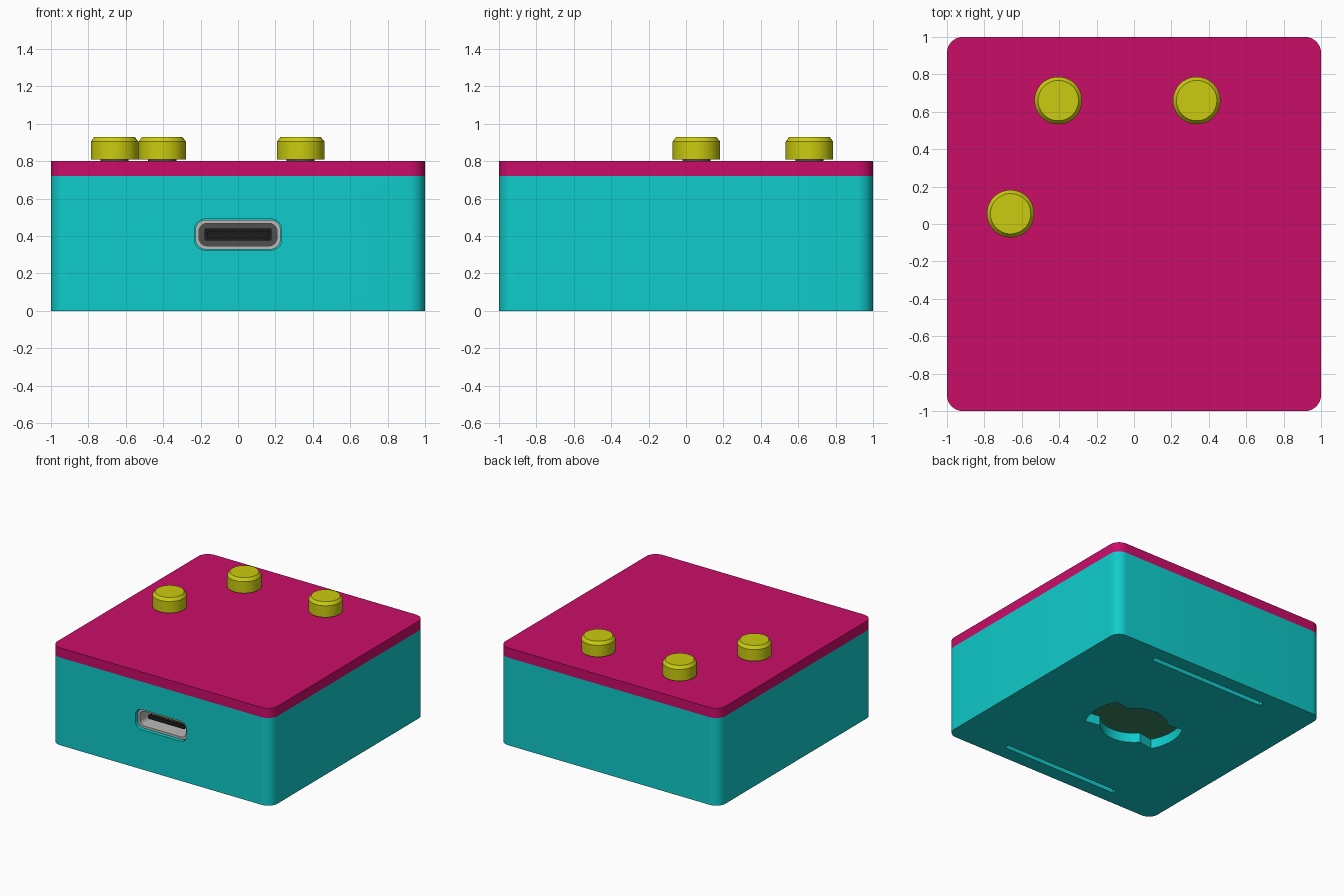
import bpy, bmesh
from math import sin, cos, pi, radians

cube = bpy.data.objects.get("Cube")
if cube:
    bpy.data.objects.remove(cube, do_unlink=True)


def material(name, *rgb):
    m = bpy.data.materials.new(name)
    m.use_nodes = True
    m.diffuse_color = (*rgb, 1)
    m.node_tree.nodes["Principled BSDF"].inputs["Base Color"].default_value = (*rgb, 1)
    return m


teal = material("teal", 0.005, 0.6, 0.6)
magenta = material("magenta", 0.59, 0.004, 0.14)
yellow = material("yellow", 0.6, 0.6, 0.005)
steel = material("steel", 0.5, 0.49, 0.48)
grey = material("dark grey", 0.08, 0.08, 0.08)
black = material("black", 0.012, 0.012, 0.012)
gold = material("gold", 0.6, 0.45, 0.03)
green = material("board green", 0.045, 0.24, 0.12)


def rounded(w, h, r, steps=8):
    """Rounded rectangle with half sizes w and h."""
    pts = []
    for q, (sx, sy) in enumerate([(1, 1), (-1, 1), (-1, -1), (1, -1)]):
        for i in range(steps + 1):
            a = (q + i / steps) * pi / 2
            pts.append((sx * (w - r) + r * cos(a), sy * (h - r) + r * sin(a)))
    return pts


def circle(r, n=48):
    return [(r * cos(2 * pi * i / n), r * sin(2 * pi * i / n)) for i in range(n)]


def loft(name, rings, mat, at=(0, 0, 0), upright=False):
    """Bridge (outline, height) rings and cap both ends; upright lofts run along y."""
    bm = bmesh.new()
    loops = []
    for pts, h in rings:
        loops.append([bm.verts.new((u, h, v) if upright else (u, v, h)) for u, v in pts])
    n = len(loops[0])
    for a, b in zip(loops, loops[1:]):
        for i in range(n):
            j = (i + 1) % n
            bm.faces.new((a[i], a[j], b[j], b[i]))
    bm.faces.new(loops[0])
    bm.faces.new(loops[-1])
    bmesh.ops.recalc_face_normals(bm, faces=bm.faces)
    mesh = bpy.data.meshes.new(name)
    bm.to_mesh(mesh)
    bm.free()
    mesh.materials.append(mat)
    ob = bpy.data.objects.new(name, mesh)
    ob.location = at
    bpy.context.collection.objects.link(ob)
    smooth(ob)
    return ob


def activate(ob):
    bpy.ops.object.select_all(action="DESELECT")
    ob.select_set(True)
    bpy.context.view_layer.objects.active = ob


def smooth(ob):
    activate(ob)
    bpy.ops.object.shade_smooth_by_angle(angle=radians(30))


def cut(ob, cutter):
    cutter.hide_render = True
    mod = ob.modifiers.new("cut", "BOOLEAN")
    mod.operation = "DIFFERENCE"
    mod.solver = "EXACT"
    mod.object = cutter
    activate(ob)
    bpy.ops.object.modifier_apply(modifier=mod.name)
    bpy.data.objects.remove(cutter, do_unlink=True)


# Hollow case with an open top
outer = rounded(1, 1, 0.085)
inner = rounded(0.92, 0.92, 0.03)
case = loft("case", [(outer, 0), (outer, 0.72), (inner, 0.72), (inner, 0.08)], teal)

# Port opening in the front wall
PORT_Z = 0.408
opening = rounded(0.233, 0.083, 0.058)
cut(case, loft("port_cutter", [(opening, -1.1), (opening, -0.85)], teal,
               (0, 0, PORT_Z), True))

# Strap slots through the floor
slot = rounded(0.53, 0.021, 0.004)
for y in (-0.86, 0.86):
    cut(case, loft("slot_cutter", [(slot, -0.1), (slot, 0.2)], teal, (0, y, 0)))

# Twist-lock hole: a round centre with two wings
lock = []
for side in (0, pi):
    for i in range(13):
        a = side + radians(-30 + 5 * i)
        lock.append((0.37 * cos(a), 0.37 * sin(a)))
    for i in range(21):
        a = side + radians(40 + 5 * i)
        lock.append((0.255 * cos(a), 0.255 * sin(a)))
cut(case, loft("lock_cutter", [(lock, -0.1), (lock, 0.2)], teal))
smooth(case)

# Lid and inner circuit board
loft("lid", [(outer, 0.72), (outer, 0.8)], magenta)
board = rounded(0.915, 0.915, 0.03)
loft("circuit_board", [(board, 0.26), (board, 0.32)], green)

# Three push buttons on stems
for i, (x, y) in enumerate([(-0.405, 0.66), (0.335, 0.66), (-0.66, 0.055)]):
    loft(f"button_stem_{i + 1}", [(circle(0.075), 0.78), (circle(0.075), 0.83)],
         grey, (x, y, 0))
    loft(f"button_cap_{i + 1}",
         [(circle(0.127), 0.81), (circle(0.127), 0.905), (circle(0.108), 0.93)],
         yellow, (x, y, 0))

# Port: metal shell, dark back wall, tongue
shell_out = rounded(0.228, 0.079, 0.055)
shell_in = rounded(0.208, 0.06, 0.042)
loft("port_shell", [(shell_out, -0.52), (shell_out, -0.975), (shell_in, -0.975), (shell_in, -0.56)],
     steel, (0, 0, PORT_Z), True)
loft("port_back", [(shell_in, -0.56), (shell_in, -0.66)], grey, (0, 0, PORT_Z), True)
base = rounded(0.178, 0.032, 0.005, 2)
loft("tongue_base", [(base, -0.6), (base, -0.76)], black, (0, 0, PORT_Z), True)
tongue = rounded(0.165, 0.016, 0.006, 3)
loft("tongue", [(tongue, -0.6), (tongue, -0.93)], black, (0, 0, PORT_Z), True)

# Contacts along both faces of the tongue
pad = rounded(0.007, 0.002, 0.001, 1)
for z in (-0.017, 0.017):
    for i in range(12):
        loft("contact", [(pad, -0.75), (pad, -0.91)], gold,
             ((i - 5.5) * 0.026, 0, PORT_Z + z), True)
